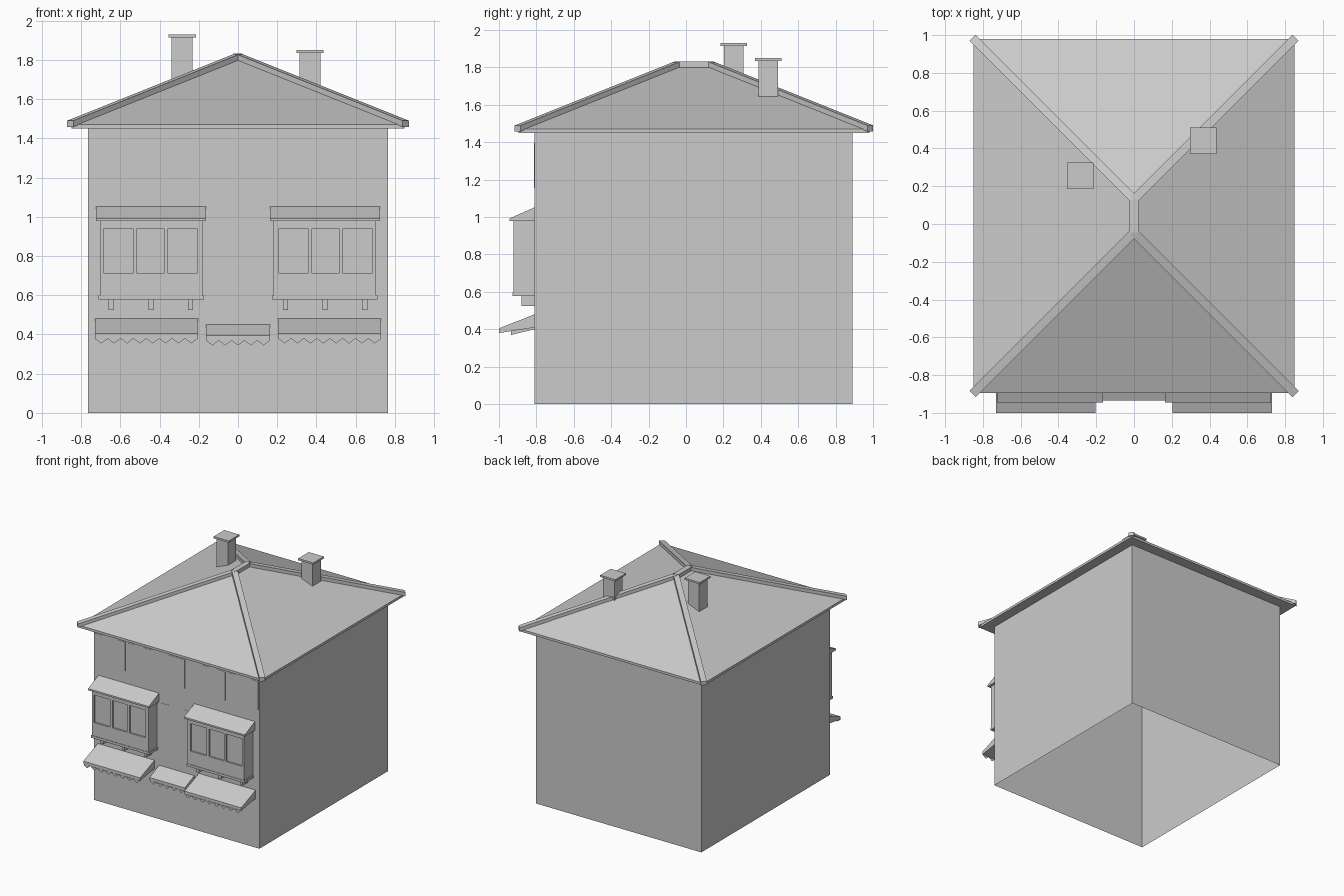
import bpy, bmesh
from mathutils import Vector

if "Cube" in bpy.data.objects:
    bpy.data.objects.remove(bpy.data.objects["Cube"])

grey = bpy.data.materials.new("plain_grey")
grey.diffuse_color = (0.6, 0.6, 0.6, 1)
grey.use_nodes = True
grey.node_tree.nodes["Principled BSDF"].inputs["Base Color"].default_value = grey.diffuse_color


def make(name, verts, faces):
    bm = bmesh.new()
    vs = [bm.verts.new(v) for v in verts]
    for f in faces:
        bm.faces.new([vs[i] for i in f])
    bmesh.ops.recalc_face_normals(bm, faces=bm.faces)
    me = bpy.data.meshes.new(name)
    bm.to_mesh(me)
    bm.free()
    me.materials.append(grey)
    ob = bpy.data.objects.new(name, me)
    bpy.context.collection.objects.link(ob)
    return ob


def loft(name, ring_a, ring_b, caps=True):
    """Joins two matching rings of points with quads."""
    n = len(ring_a)
    faces = [(i, (i + 1) % n, n + (i + 1) % n, n + i) for i in range(n)]
    if caps:
        faces += [tuple(range(n)), tuple(range(n, 2 * n))]
    return make(name, list(ring_a) + list(ring_b), faces)


def box(name, x0, x1, y0, y1, z0, z1, caps=True):
    ring = [(x0, y0), (x1, y0), (x1, y1), (x0, y1)]
    return loft(name, [(x, y, z0) for x, y in ring], [(x, y, z1) for x, y in ring], caps)


def prism_x(name, x0, x1, profile):
    """Extrudes a (y, z) profile along x."""
    return loft(name, [(x0, y, z) for y, z in profile], [(x1, y, z) for y, z in profile])


def beam(name, a, b, width=0.045, down=0.01, up=0.022):
    a, b = Vector(a), Vector(b)
    side = (b - a).cross(Vector((0, 0, 1))).normalized() * width / 2
    ring = [(side, -down), (side, up), (-side, up), (-side, -down)]
    return loft(name, *[[p + s + Vector((0, 0, h)) for s, h in ring] for p in (a, b)])


WALL = -0.81

# Walls, open at the bottom
box("walls", -0.765, 0.765, WALL, 0.89, 0, 1.455, caps=False)

# Hipped roof with a low fascia
eave = [(-0.85, -0.895), (0.85, -0.895), (0.85, 0.98), (-0.85, 0.98)]
R0, R1 = (0, -0.045, 1.81), (0, 0.13, 1.81)
make("roof",
     [(x, y, 1.45) for x, y in eave] + [(x, y, 1.47) for x, y in eave] + [R0, R1],
     [(0, 1, 2, 3)] + [(i, (i + 1) % 4, 4 + (i + 1) % 4, 4 + i) for i in range(4)]
     + [(4, 5, 8), (5, 6, 9, 8), (6, 7, 9), (7, 4, 8, 9)])

# Ridge and hip caps
beam("ridge_cap", R0, R1)
for s in (-1, 1):
    beam("front_hip_cap", (s * 0.855, -0.90, 1.468), R0)
    beam("back_hip_cap", (s * 0.855, 0.985, 1.468), R1)

# Chimneys
for x, y, z0, z1 in ((-0.285, 0.255, 1.67, 1.93), (0.367, 0.44, 1.645, 1.85)):
    box("chimney_stack", x - 0.053, x + 0.053, y - 0.053, y + 0.053, z0, z1 - 0.015)
    box("chimney_cap", x - 0.07, x + 0.07, y - 0.07, y + 0.07, z1 - 0.015, z1)


# Awning with a zigzag valance
def awning(x0, x1, tip, z_wall, z_tip, teeth):
    prism_x("awning", x0, x1, [(WALL, z_wall), (tip, z_tip), (tip, z_tip - 0.025),
                               (WALL, z_tip + 0.005)])
    w = (x1 - x0) / teeth
    z = z_tip - 0.026
    for i in range(teeth):
        a = x0 + i * w
        make("valance_tooth", [(a, tip, z), (a + w, tip, z), (a + w / 2, tip, z - 0.025)],
             [(0, 1, 2)])


awning(-0.163, 0.163, -0.935, 0.45, 0.395, 5)

for s in (-1, 1):
    def sbox(name, a, b, *rest):
        box(name, min(s * a, s * b), max(s * a, s * b), *rest)

    # Bay window: recessed core, frame bars in front, sill and lean-to roof
    sbox("bay_core", 0.18, 0.704, -0.91, WALL, 0.58, 0.99)
    sbox("bay_lower_panel", 0.18, 0.704, -0.923, -0.91, 0.598, 0.71)
    sbox("bay_upper_panel", 0.18, 0.704, -0.923, -0.91, 0.94, 0.99)
    for a, b in ((0.18, 0.209), (0.357, 0.378), (0.515, 0.536), (0.684, 0.704)):
        sbox("bay_post", a, b, -0.923, -0.91, 0.71, 0.94)
    sbox("bay_sill", 0.173, 0.71, -0.927, WALL, 0.578, 0.598)
    lo, hi = sorted((s * 0.163, s * 0.724))
    prism_x("bay_roof", lo, hi, [(WALL, 1.052), (-0.945, 0.992), (-0.945, 0.978), (WALL, 0.978)])
    for c in (0.242, 0.444, 0.646):
        sbox("bay_bracket", c - 0.013, c + 0.013, -0.88, WALL, 0.525, 0.578)

    # Large awnings
    lo, hi = sorted((s * 0.205, s * 0.73))
    awning(lo, hi, -1.0, 0.48, 0.405, 8)

    # Shutters, nearly flush with the wall
    for a, b in ((0.235, 0.305), (0.38, 0.45), (0.475, 0.54), (0.685, 0.755)):
        sbox("upper_shutter", a, b, WALL - 0.002, WALL, 1.155, 1.395)
    sbox("middle_shutter", 0.07, 0.14, WALL - 0.002, WALL, 0.735, 0.975)

# Small centre window pane
box("centre_window", -0.075, 0.075, WALL - 0.002, WALL, 1.155, 1.395)
